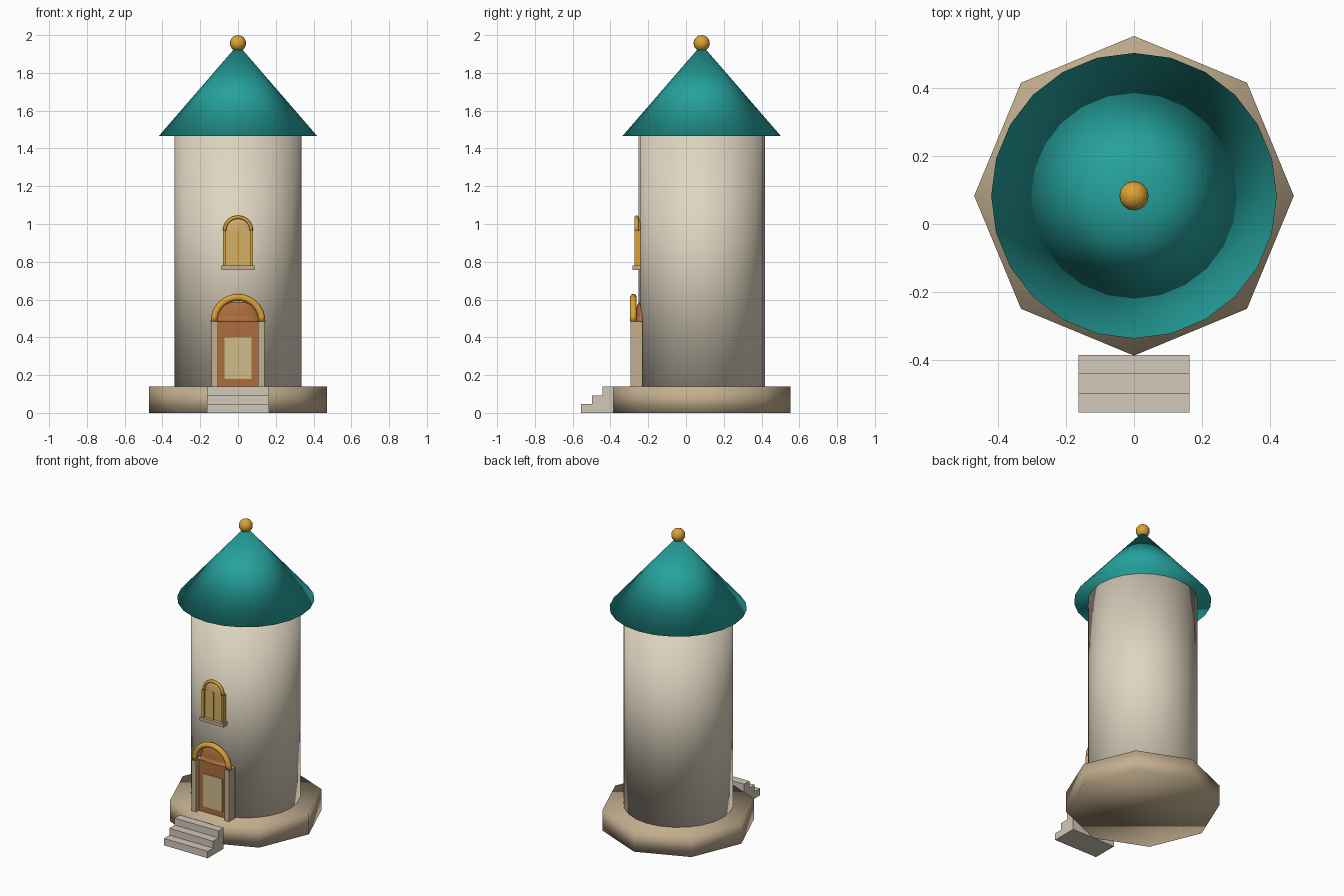
import bpy
import bmesh
from math import sin, cos, pi
from mathutils import Matrix

if "Cube" in bpy.data.objects:
    bpy.data.objects.remove(bpy.data.objects["Cube"], do_unlink=True)

CY = 0.083       # tower axis on y
BASE_TOP = 0.14


def material(name, hex_code):
    def linear(c):
        return c / 12.92 if c <= 0.04045 else ((c + 0.055) / 1.055) ** 2.4
    color = [linear(int(hex_code[i:i + 2], 16) / 255) for i in (0, 2, 4)] + [1]
    mat = bpy.data.materials.new(name)
    mat.use_nodes = True
    mat.diffuse_color = color
    mat.node_tree.nodes["Principled BSDF"].inputs["Base Color"].default_value = color
    return mat


plaster = material("cream plaster", "DFD5C1")
stone = material("tan stone", "C3AF8F")
step_stone = material("pale step stone", "D2C8B8")
teal = material("teal roof", "25A19C")
gold = material("gold trim", "DDA236")
wood = material("brown wood", "AC6D3D")
cream = material("cream panel", "CFBC8A")
glass = material("amber glass", "D2B068")


def finish(name, bm, mat, smooth=False):
    bmesh.ops.recalc_face_normals(bm, faces=bm.faces[:])
    for face in bm.faces:
        face.smooth = smooth
    mesh = bpy.data.meshes.new(name)
    bm.to_mesh(mesh)
    bm.free()
    mesh.materials.append(mat)
    obj = bpy.data.objects.new(name, mesh)
    bpy.context.scene.collection.objects.link(obj)
    return obj


def box(name, x, y, z, mat):
    """Box from (low, high) ranges on each axis."""
    bm = bmesh.new()
    size = [r[1] - r[0] for r in (x, y, z)]
    mid = [(r[0] + r[1]) / 2 for r in (x, y, z)]
    bmesh.ops.create_cube(bm, size=1, matrix=Matrix.Translation(mid) @ Matrix.Diagonal(size + [1]))
    return finish(name, bm, mat)


def cone(name, r_low, r_high, z_low, z_high, sides, mat):
    bm = bmesh.new()
    bmesh.ops.create_cone(bm, cap_ends=True, segments=sides, radius1=r_low, radius2=r_high,
                          depth=z_high - z_low,
                          matrix=Matrix.Translation((0, CY, (z_low + z_high) / 2)))
    return finish(name, bm, mat, True)


def arch(name, major, minor, y, z, mat, depth=1.0, segments=16, ring=10):
    """Half ring of round section, standing over a doorway or window."""
    bm = bmesh.new()
    rings = []
    for i in range(segments + 1):
        a = pi * i / segments
        row = []
        for j in range(ring):
            b = 2 * pi * j / ring
            r = major + minor * cos(b)
            row.append(bm.verts.new((r * cos(a), y + depth * minor * sin(b), z + r * sin(a))))
        rings.append(row)
    for low, high in zip(rings, rings[1:]):
        for j in range(ring):
            k = (j + 1) % ring
            bm.faces.new((low[j], low[k], high[k], high[j]))
    obj = finish(name, bm, mat, True)
    # close both feet of the arch
    bm = bmesh.new()
    bm.from_mesh(obj.data)
    bmesh.ops.holes_fill(bm, edges=[e for e in bm.edges if e.is_boundary], sides=ring)
    bm.to_mesh(obj.data)
    bm.free()
    return obj


def lunette(name, radius, bulge, y, z, mat):
    """Upper half of a flattened dome."""
    bm = bmesh.new()
    bmesh.ops.create_uvsphere(bm, u_segments=24, v_segments=12, radius=1)
    geom = bm.verts[:] + bm.edges[:] + bm.faces[:]
    cut = bmesh.ops.bisect_plane(bm, geom=geom, plane_co=(0, 0, 0), plane_no=(0, 0, 1),
                                 clear_inner=True)
    bmesh.ops.edgeloop_fill(bm, edges=[e for e in cut["geom_cut"] if isinstance(e, bmesh.types.BMEdge)])
    bmesh.ops.transform(bm, verts=bm.verts[:],
                        matrix=Matrix.Translation((0, y, z)) @ Matrix.Diagonal((radius, bulge, radius, 1)))
    return finish(name, bm, mat, True)


# Tower body
cone("base_plinth", 0.47, 0.47, 0, BASE_TOP, 8, stone)
cone("tower_wall", 0.335, 0.335, BASE_TOP, 1.465, 24, plaster)
cone("roof", 0.42, 0, 1.465, 1.95, 24, teal)

# Roof finial
bm = bmesh.new()
bmesh.ops.create_uvsphere(bm, u_segments=16, v_segments=10, radius=0.043,
                          matrix=Matrix.Translation((0, CY, 1.957)))
finish("finial", bm, gold, True)

# Entrance steps
rise = BASE_TOP / 3
for i in range(3):
    box(f"step_{i + 1}", (-0.163, 0.163), (-0.555 + 0.057 * i, -0.385),
        (rise * i, rise * (i + 1)), step_stone)

# Door
SPRING = 0.485
box("door", (-0.107, 0.107), (-0.265, -0.225), (BASE_TOP, SPRING), wood)
box("door_panel", (-0.072, 0.072), (-0.271, -0.264), (0.18, 0.4), cream)
lunette("door_arch_panel", 0.113, 0.035, -0.235, SPRING, wood)
arch("door_arch", 0.127, 0.018, -0.279, SPRING, gold)
for side, s in (("left", 1), ("right", -1)):
    x = sorted((s * 0.106, s * 0.14))
    box(f"door_post_{side}", x, (-0.295, -0.23), (BASE_TOP, SPRING), stone)

# Window
W_SPRING = 0.965
box("window_pane", (-0.068, 0.068), (-0.261, -0.24), (0.77, W_SPRING), glass)
lunette("window_arch_pane", 0.07, 0.018, -0.247, W_SPRING, glass)
arch("window_arch", 0.071, 0.009, -0.262, W_SPRING, gold, depth=1.2)
box("window_mullion", (-0.004, 0.004), (-0.267, -0.258), (0.77, W_SPRING), gold)
for side, s in (("left", 1), ("right", -1)):
    x = sorted((s * 0.064, s * 0.08))
    box(f"window_frame_{side}", x, (-0.272, -0.24), (0.77, W_SPRING), gold)
box("window_sill", (-0.088, 0.088), (-0.282, -0.24), (0.757, 0.78), stone)
